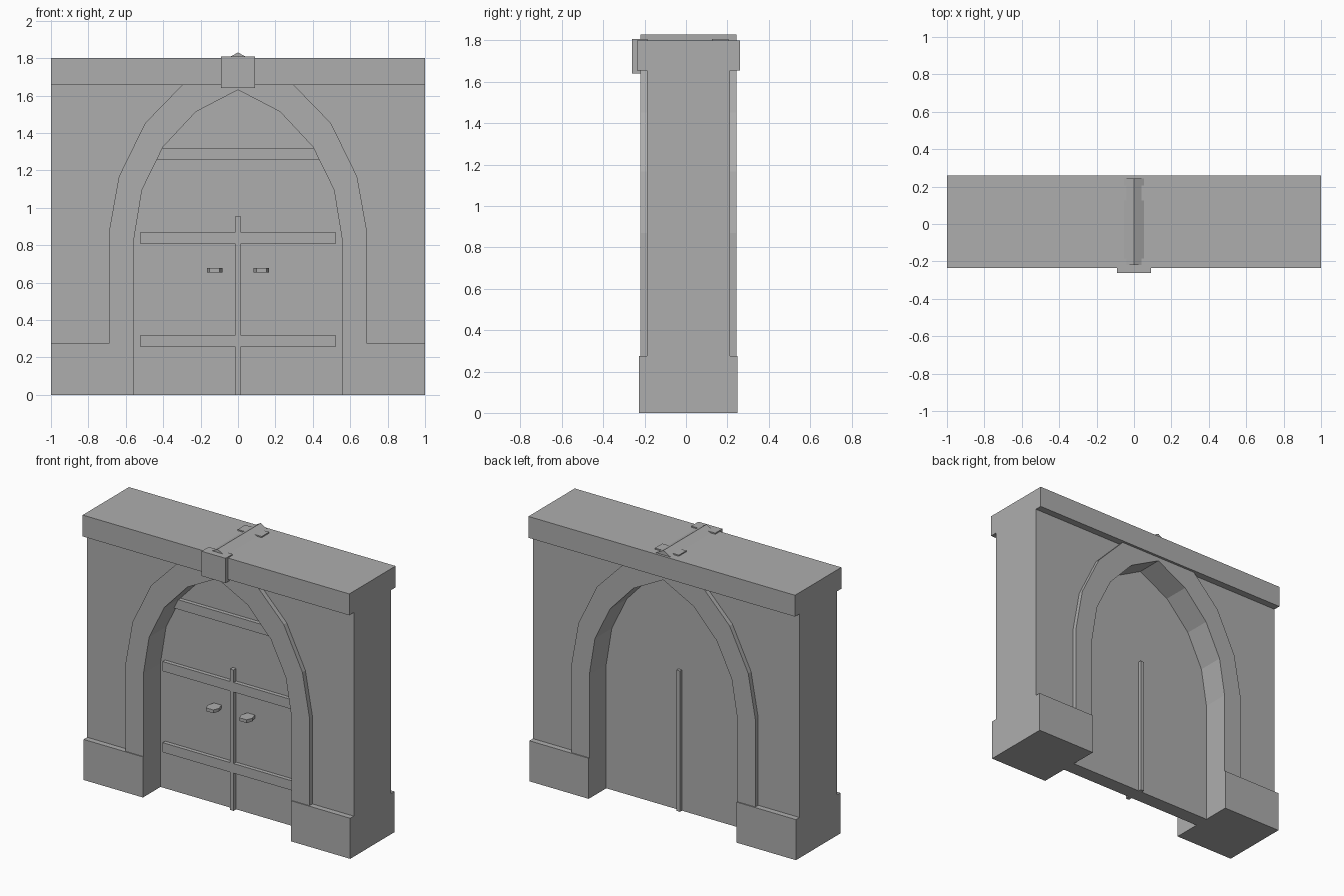
import bpy
import bmesh

default = bpy.data.objects.get("Cube")
if default:
    bpy.data.objects.remove(default, do_unlink=True)

stone = bpy.data.materials.new("plain grey")
stone.use_nodes = True
grey = (0.42, 0.42, 0.42, 1.0)
stone.diffuse_color = grey
stone.node_tree.nodes["Principled BSDF"].inputs["Base Color"].default_value = grey


def finish(name, bm):
    bmesh.ops.recalc_face_normals(bm, faces=bm.faces)
    mesh = bpy.data.meshes.new(name)
    bm.to_mesh(mesh)
    bm.free()
    mesh.materials.append(stone)
    obj = bpy.data.objects.new(name, mesh)
    bpy.context.collection.objects.link(obj)
    return obj


def prism(name, points, start, end, axis="y"):
    """Extrude a flat outline along y (x-z outline) or z (x-y outline)."""
    bm = bmesh.new()
    place = (lambda u, v: (u, start, v)) if axis == "y" else (lambda u, v: (u, v, start))
    face = bm.faces.new([bm.verts.new(place(u, v)) for u, v in points])
    grown = bmesh.ops.extrude_face_region(bm, geom=[face])["geom"]
    moved = [g for g in grown if isinstance(g, bmesh.types.BMVert)]
    shift = (0, end - start, 0) if axis == "y" else (0, 0, end - start)
    bmesh.ops.translate(bm, verts=moved, vec=shift)
    return finish(name, bm)


def box(name, x, y, z):
    return prism(name, [(x[0], z[0]), (x[1], z[0]), (x[1], z[1]), (x[0], z[1])], *y)


def mirrored(half):
    """Complete a right-to-apex path with its mirror image."""
    return half + [(-x, z) for x, z in reversed(half[:-1])]


# Pointed arch paths, from the ground up to the apex
inner = [(0.555, 0), (0.555, 0.84), (0.513, 1.096), (0.40, 1.326), (0.225, 1.513), (0, 1.63)]
outer = [(0.69, 0), (0.69, 0.87), (0.637, 1.166), (0.497, 1.452), (0.28, 1.675), (0, 1.83)]
middle = [((a + c) / 2, (b + d) / 2) for (a, b), (c, d) in zip(inner, outer)]
middle[-1] = (0, 1.69)

# Wall with an arched opening, and the raised arch surround
wall_outline = [(1, 0), (1, 1.74), (-1, 1.74), (-1, 0)]
prism("wall", wall_outline + mirrored(middle)[::-1], -0.188, 0.212)
prism("arch_surround", mirrored(outer) + mirrored(inner)[::-1], -0.22, 0.243)

# Lintel, keystones and plinths
box("lintel", (-1, 1), (-0.236, 0.26), (1.655, 1.80))
box("front_keystone", (-0.09, 0.09), (-0.262, -0.185), (1.64, 1.808))
box("back_keystone", (-0.09, 0.09), (0.125, 0.205), (1.66, 1.808))
for side, x in (("left", (0.555, 1)), ("right", (-1, -0.555))):
    box(side + "_plinth", x, (-0.226, 0.25), (0, 0.275))

# Door panel with battens on the front and a centre strip on both sides
prism("door_panel", mirrored(middle), -0.038, 0.062)
box("lower_batten", (-0.52, 0.52), (-0.065, -0.03), (0.255, 0.32))
box("middle_batten", (-0.52, 0.52), (-0.065, -0.03), (0.805, 0.87))
prism("upper_batten", [(-0.45, 1.255), (0.45, 1.255), (0.42, 1.32), (-0.42, 1.32)], -0.065, -0.03)
box("centre_strip", (-0.013, 0.013), (-0.066, 0.083), (0, 0.955))

# Flat six-sided door handles
for side, s in (("left", 1), ("right", -1)):
    hexagon = [(-0.027, -0.125), (0.027, -0.125), (0.042, -0.085),
               (0.027, -0.035), (-0.027, -0.035), (-0.042, -0.085)]
    prism(side + "_handle", [(s * 0.125 + x, y) for x, y in hexagon], 0.655, 0.677, "z")
